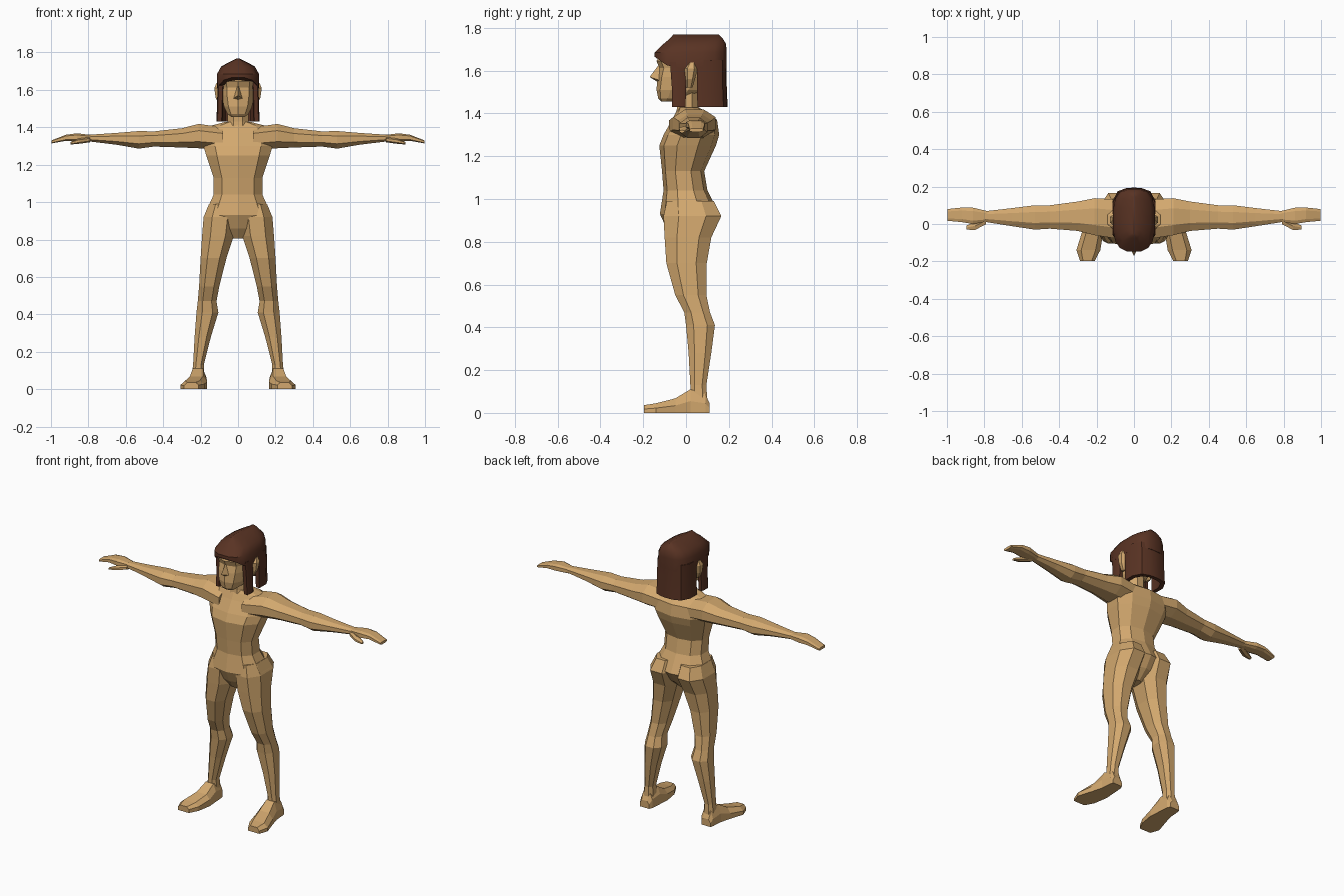
import bpy, bmesh, math

def material(name, rgb):
    m = bpy.data.materials.new(name)
    m.diffuse_color = (*rgb, 1)
    return m

SKIN = material("skin", (0.645, 0.39, 0.156))
HAIR = material("brown_hair", (0.10, 0.033, 0.017))

def finish(name, bm, mat, mirror=False):
    bmesh.ops.recalc_face_normals(bm, faces=bm.faces)
    me = bpy.data.meshes.new(name)
    bm.to_mesh(me)
    bm.free()
    me.materials.append(mat)
    ob = bpy.data.objects.new(name, me)
    bpy.context.collection.objects.link(ob)
    if mirror:
        mod = ob.modifiers.new("mirror", 'MIRROR')
        mod.use_mirror_merge = False
    return ob

def ring(n, a0, a1, b0, b1, power):
    """n-sided rounded outline touching the given rectangle"""
    pts = []
    for i in range(n):
        t = 2 * math.pi * (i + 0.5) / n
        c, s = math.cos(t), math.sin(t)
        pts.append((math.copysign(abs(c) ** power, c), math.copysign(abs(s) ** power, s)))
    ma, mb = max(p[0] for p in pts), max(p[1] for p in pts)
    return [((a0 + a1) / 2 + p[0] / ma * (a1 - a0) / 2,
             (b0 + b1) / 2 + p[1] / mb * (b1 - b0) / 2) for p in pts]

def bridge(bm, loops):
    for lo, hi in zip(loops, loops[1:]):
        for i in range(len(lo)):
            j = (i + 1) % len(lo)
            bm.faces.new((lo[i], lo[j], hi[j], hi[i]))
    bm.faces.new(loops[0])
    bm.faces.new(loops[-1])

def loft(name, axis, stations, mat=SKIN, n=8, power=1.0, mirror=False, shift=None):
    """stations: position along axis, then min/max of the two other axes"""
    place = {'x': lambda t, a, b: (t, a, b),
             'y': lambda t, a, b: (a, t, b),
             'z': lambda t, a, b: (a, b, t)}[axis]
    bm = bmesh.new()
    loops = [[bm.verts.new(place(t, a, b)) for a, b in ring(n, *box, power)]
             for t, *box in stations]
    bridge(bm, loops)
    if shift:
        for v in loops[0]:
            v.co.z = shift(v.co)
    return finish(name, bm, mat, mirror)

def centred(rows):
    return [(z, -w, w, f, b) for z, w, f, b in rows]

# torso: height, half width, front, back
loft("torso", 'z', centred([
    (0.805, 0.03, -0.05, 0.05), (0.86, 0.11, -0.09, 0.11), (0.93, 0.18, -0.122, 0.155),
    (1.04, 0.13, -0.105, 0.10), (1.13, 0.13, -0.112, 0.085), (1.25, 0.17, -0.125, 0.14),
    (1.30, 0.185, -0.105, 0.155), (1.37, 0.18, -0.065, 0.145),
    (1.41, 0.14, -0.045, 0.09), (1.428, 0.07, -0.035, 0.06)]), n=10, power=0.85)

# legs
loft("leg", 'z', [
    (0.05, 0.178, 0.25, 0.02, 0.10), (0.13, 0.183, 0.24, 0.02, 0.095),
    (0.28, 0.145, 0.232, 0.012, 0.118), (0.41, 0.105, 0.222, 0.0, 0.135),
    (0.47, 0.115, 0.215, -0.008, 0.112), (0.55, 0.10, 0.208, -0.05, 0.095),
    (0.70, 0.062, 0.20, -0.092, 0.097), (0.82, 0.022, 0.192, -0.10, 0.118),
    (0.92, 0.01, 0.184, -0.105, 0.165), (0.99, 0.02, 0.155, -0.09, 0.13)],
    power=0.85, mirror=True)

# feet: flat soles with a sloping instep
bm = bmesh.new()
loops = []
for y, x0, x1, top in [(0.11, 0.185, 0.25, 0.045), (0.09, 0.175, 0.255, 0.09),
                       (0.02, 0.17, 0.26, 0.11), (-0.05, 0.165, 0.28, 0.068),
                       (-0.14, 0.18, 0.308, 0.045), (-0.197, 0.21, 0.288, 0.036)]:
    d = (x1 - x0) * 0.2
    loops.append([bm.verts.new(p) for p in (
        (x0, y, 0), (x1, y, 0), (x1, y, top * 0.5), (x1 - d, y, top),
        (x0 + d, y, top), (x0, y, top * 0.6))])
bridge(bm, loops)
finish("foot", bm, SKIN, True)

# arms, hands and thumbs
loft("arm", 'x', [
    (0.08, -0.08, 0.13, 1.28, 1.40), (0.21, -0.06, 0.138, 1.288, 1.418),
    (0.30, -0.037, 0.12, 1.292, 1.395), (0.45, -0.025, 0.10, 1.297, 1.378),
    (0.53, -0.03, 0.10, 1.286, 1.38), (0.65, -0.012, 0.085, 1.307, 1.37),
    (0.80, 0.012, 0.068, 1.325, 1.36)], power=0.9, mirror=True)
loft("hand", 'x', [
    (0.78, 0.014, 0.068, 1.325, 1.358), (0.86, 0.0, 0.087, 1.325, 1.368),
    (0.92, 0.01, 0.088, 1.328, 1.36), (0.997, 0.017, 0.08, 1.314, 1.33)],
    power=0.6, mirror=True)
loft("thumb", 'x', [
    (0.79, 0.0, 0.04, 1.32, 1.348), (0.85, -0.032, 0.012, 1.312, 1.34),
    (0.895, -0.03, -0.008, 1.308, 1.322)], n=6, mirror=True)

# neck and head
loft("neck", 'z', centred([(1.36, 0.075, -0.05, 0.07), (1.43, 0.056, -0.042, 0.058),
                           (1.53, 0.055, -0.045, 0.06)]))
loft("head", 'z', centred([
    (1.455, 0.035, -0.115, -0.06), (1.47, 0.055, -0.13, 0.02), (1.51, 0.075, -0.138, 0.08),
    (1.57, 0.086, -0.133, 0.12), (1.612, 0.088, -0.124, 0.135),
    (1.645, 0.09, -0.138, 0.14), (1.70, 0.075, -0.10, 0.12)]), n=10, power=0.8)
loft("ear", 'z', [
    (1.52, 0.085, 0.10, 0.0, 0.03), (1.56, 0.085, 0.12, -0.005, 0.042),
    (1.61, 0.085, 0.127, -0.01, 0.055), (1.637, 0.085, 0.115, 0.01, 0.045)],
    n=6, mirror=True)

# nose wedge
bm = bmesh.new()
top, tip, left, right, under = [bm.verts.new(p) for p in (
    (0, -0.125, 1.63), (0, -0.17, 1.57), (-0.024, -0.125, 1.555),
    (0.024, -0.125, 1.555), (0, -0.13, 1.545))]
for f in ((top, left, tip), (top, tip, right), (tip, left, under),
          (tip, under, right), (top, right, under, left)):
    bm.faces.new(f)
finish("nose", bm, SKIN)

# hair cap: ridged top, rim dropping behind the fringe
def rim(co):
    return 1.665 - 0.055 * min(1, max(0, (co.y + 0.145) / 0.075))

cap = loft("hair_cap", 'z', centred([
    (1.64, 0.112, -0.147, 0.19), (1.685, 0.112, -0.147, 0.19), (1.725, 0.09, -0.105, 0.187),
    (1.75, 0.045, -0.075, 0.172), (1.768, 0.008, -0.06, 0.155)]),
    HAIR, n=16, power=0.7, shift=rim)

# hair curtain around the back of the head, open at the ears
half = [(0.112, 0.052), (0.113, 0.12), (0.085, 0.172), (0.04, 0.188)]
outline = half + [(0, 0.191)] + [(-x, y) for x, y in reversed(half)]
bm = bmesh.new()
loops = []
for z, s in ((1.43, 1.02), (1.50, 1.0), (1.65, 0.985)):
    outer = [(x * s, y * s, z) for x, y in outline]
    inner = [(x * s * 0.78, 0.052 * s + (y - 0.052) * s * 0.85, z) for x, y in outline]
    loops.append([bm.verts.new(p) for p in outer + inner[::-1]])
bridge(bm, loops)
curtain = finish("hair_curtain", bm, HAIR)

# locks in front of the ears
lock = loft("hair_lock", 'z', [
    (1.43, 0.082, 0.115, -0.066, -0.002), (1.52, 0.08, 0.112, -0.066, 0.0),
    (1.64, 0.075, 0.109, -0.075, 0.002)], HAIR, n=8, power=0.45, mirror=True)

# soft shading on the hair
for ob in (cap, curtain, lock):
    bpy.ops.object.select_all(action='DESELECT')
    ob.select_set(True)
    bpy.context.view_layer.objects.active = ob
    bpy.ops.object.shade_smooth_by_angle(angle=math.radians(40))
